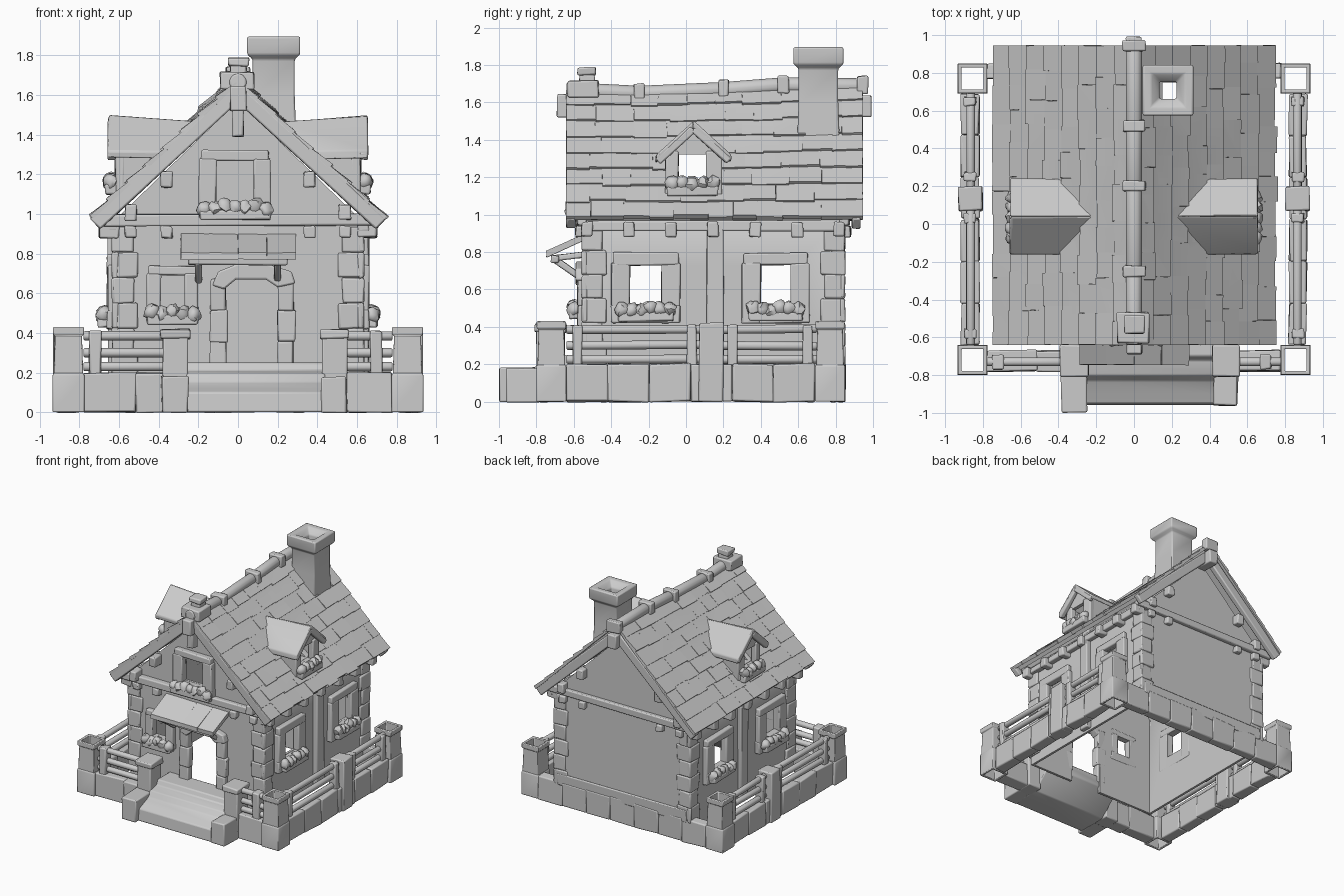
import bpy, bmesh, math, random
from mathutils import Vector, Matrix

if "Cube" in bpy.data.objects:
    bpy.data.objects.remove(bpy.data.objects["Cube"])

random.seed(4)
grey = bpy.data.materials.new("stone_grey")
grey.diffuse_color = (0.6, 0.6, 0.6, 1)
grey.use_nodes = True
grey.node_tree.nodes["Principled BSDF"].inputs["Base Color"].default_value = grey.diffuse_color
parts = {}


def get(part):
    return parts.setdefault(part, bmesh.new())


def hexa(part, pts, jit=0.0):
    """Six-sided solid: four bottom corners, then the four above them."""
    bm = get(part)
    v = [bm.verts.new(Vector(p) + Vector([random.uniform(-jit, jit) for _ in range(3)])) for p in pts]
    fs = [bm.faces.new([v[i] for i in f]) for f in
          ((3, 2, 1, 0), (4, 5, 6, 7), (0, 1, 5, 4), (1, 2, 6, 5), (2, 3, 7, 6), (3, 0, 4, 7))]
    bmesh.ops.recalc_face_normals(bm, faces=fs)


def box(part, x0, x1, y0, y1, z0, z1, jit=0.005):
    hexa(part, [(x, y, z) for z in (z0, z1) for x, y in ((x0, y0), (x1, y0), (x1, y1), (x0, y1))], jit)


def beam(part, a, b, w, h, jit=0.004):
    a, b = Vector(a), Vector(b)
    d = (b - a).normalized()
    side = d.cross(Vector((0, 0, 1)))
    side = side.normalized() if side.length > 0.01 else Vector((1, 0, 0))
    up = side.cross(d)
    hexa(part, [p + side * i * w / 2 + up * j * h / 2 for p in (a, b)
                for i, j in ((-1, -1), (1, -1), (1, 1), (-1, 1))], jit)


def prism(part, prof, axis, a, b):
    """Extrude a (u, z) profile along x or y."""
    bm = get(part)
    place = (lambda u, z, d: (d, u, z)) if axis == 'x' else (lambda u, z, d: (u, d, z))
    lo, hi = ([bm.verts.new(place(u, z, d)) for u, z in prof] for d in (a, b))
    n = len(prof)
    fs = [bm.faces.new(lo), bm.faces.new(hi[::-1])]
    fs += [bm.faces.new((lo[i], hi[i], hi[(i + 1) % n], lo[(i + 1) % n])) for i in range(n)]
    bmesh.ops.recalc_face_normals(bm, faces=fs)


def square_tube(part, cx, cy, prof):
    """Closed loop of square rings, prof = (half size, z); hollow in the middle."""
    bm = get(part)
    rings = [[bm.verts.new((cx + i * r, cy + j * r, z)) for i, j in ((-1, -1), (1, -1), (1, 1), (-1, 1))]
             for r, z in prof]
    fs = []
    for k, lo in enumerate(rings):
        hi = rings[(k + 1) % len(rings)]
        fs += [bm.faces.new((lo[i], lo[(i + 1) % 4], hi[(i + 1) % 4], hi[i])) for i in range(4)]
    bmesh.ops.recalc_face_normals(bm, faces=fs)


def rod(part, a, b, r, n=8):
    a, b = Vector(a), Vector(b)
    m = Matrix.Translation((a + b) / 2) @ (b - a).to_track_quat('Z', 'Y').to_matrix().to_4x4()
    bmesh.ops.create_cone(get(part), cap_ends=True, segments=n, radius1=r, radius2=r,
                          depth=(b - a).length, matrix=m)


def facing(side, d0, d1, u0, u1):
    """Plan rectangle for something on the front (0) or on a side wall (+1 / -1)."""
    if side == 0:
        return u0, u1, -d1, -d0
    return (min(side * d0, side * d1), max(side * d0, side * d1), u0, u1)


def flowers(side, d, u0, u1, z):
    box("flower_box", *facing(side, d - 0.04, d + 0.03, u0, u1), z, z + 0.05)
    n = max(4, round((u1 - u0) / 0.05))
    for i in range(n):
        u = u0 + (u1 - u0) * (i + 0.5) / n
        r = facing(side, d, d, u, u)
        c = Vector((r[0], r[2], z + 0.06 + random.uniform(-0.012, 0.015)))
        made = bmesh.ops.create_icosphere(get("flowers"), subdivisions=2, radius=0.04,
                                          matrix=Matrix.Translation(c))
        for v in made['verts']:
            v.co += Vector([random.uniform(-0.007, 0.007) for _ in range(3)])


def window(side, wall, u, z, w):
    """Frame bars and flower box round the opening u x z."""
    d = wall - 0.02, wall + 0.04
    box("window_frame", *facing(side, *d, u[0] - w, u[0]), z[0] - w, z[1] + 0.01)
    box("window_frame", *facing(side, *d, u[1], u[1] + w), z[0] - w, z[1] + 0.01)
    box("window_frame", *facing(side, *d, u[0] - w * 0.9, u[1] + w * 0.9), z[1], z[1] + w * 0.65)
    box("window_frame", *facing(side, *d, u[0] - w, u[1] + w), z[0] - w, z[0])
    g = 0.035 if side else 0
    flowers(side, wall + 0.055, u[0] - w + g, u[1] + w - g, z[0] - 0.09)


def stones(axis, a, b, lo, hi, z0, z1):
    n = max(1, round((b - a) / 0.24))
    for i in range(n):
        p, q = a + (b - a) * i / n, a + (b - a) * (i + 1) / n
        if axis == 'x':
            box("plinth", p, q, lo, hi, z0, z1, 0.006)
        else:
            box("plinth", lo, hi, p, q, z0, z1, 0.006)


# house shell
prism("walls", [(-0.62, 0.1), (0.62, 0.1), (0.62, 0.97), (0, 1.57), (-0.62, 0.97)], 'y', -0.54, 0.84)
prism("room_cutter", [(-0.60, 0), (0.60, 0), (0.60, 0.96), (0, 1.545), (-0.60, 0.96)], 'y', -0.52, 0.82)

# openings
for u in ((-0.30, -0.13), (0.40, 0.56)):
    box("opening_cutter", -1, 1, *u, 0.52, 0.73, 0)
    for s in (-1, 1):
        window(s, 0.62, u, (0.52, 0.73), 0.10)
box("opening_cutter", -0.39, -0.27, -0.7, -0.4, 0.53, 0.69, 0)
box("opening_cutter", -0.11, 0.08, -0.7, -0.4, 1.06, 1.27, 0)
box("opening_cutter", -0.08, 0.21, -0.7, -0.4, 0.0, 0.67, 0)
box("opening_cutter", -1, 1, -0.04, 0.11, 1.18, 1.32, 0)
box("opening_cutter", 0.15, 0.24, 0.66, 0.75, 1.1, 2.0, 0)
window(0, 0.54, (-0.39, -0.27), (0.53, 0.69), 0.07)
window(0, 0.55, (-0.11, 0.08), (1.06, 1.27), 0.085)

# door surround
for x in (-0.14, 0.20):
    for k in range(3):
        box("door_surround", x, x + 0.08 + 0.01 * (k % 2), -0.58, -0.52, 0.2 + k * 0.155, 0.36 + k * 0.155)
prism("door_surround", [(-0.13, 0.64), (-0.07, 0.62), (-0.01, 0.67), (0.14, 0.67), (0.2, 0.63), (0.29, 0.65),
                        (0.27, 0.71), (0.14, 0.75), (0.0, 0.75), (-0.1, 0.71)], 'y', -0.59, -0.52)

# corner stones, side posts, beams
for s in (-1, 1):
    for k in range(6):
        w, z = (0.13, 0.11)[k % 2], 0.17 + k * 0.127
        for y, inner in ((-0.556, -0.525), (0.85, 0.825)):
            box("corner_stones", *facing(s, 0.635 - w, 0.635, min(y, inner), max(y, inner)), z, z + 0.127)
            y1 = y + math.copysign(w, inner - y)
            box("corner_stones", *facing(s, 0.605, 0.635, min(y, y1), max(y, y1)), z, z + 0.127)
    box("side_post", *facing(s, 0.605, 0.66, 0.11, 0.20), 0.12, 0.95)
    box("side_beam", *facing(s, 0.605, 0.66, -0.56, 0.85), 0.91, 0.97)
    for k in range(7):
        y = -0.53 + k * 0.225
        box("eave_bracket", *facing(s, 0.60, 0.70, y - 0.03, y + 0.03), 0.88, 0.96)
    for x in (0.36, 0.54):
        z = 1.51 - 0.93 * x
        box("purlin_end", *facing(s, x - 0.03, x + 0.03, -0.63, -0.53), z - 0.04, z + 0.04)
        box("purlin_end", *facing(s, x - 0.03, x + 0.03, 0.82, 0.9), z - 0.04, z + 0.04)
        box("joist_end", *facing(s, x - 0.03, x + 0.03, -0.59, -0.53), 0.88, 0.94)
        box("joist_end", *facing(s, x - 0.03, x + 0.03, 0.82, 0.88), 0.88, 0.94)
    # gable boards
    for y in (-0.615, 0.91):
        beam("gable_board", (0, y, 1.615), (s * 0.72, y, 0.95), 0.05, 0.075)
for y in (-0.555, 0.85):
    box("gable_beam", -0.69, 0.69, y - 0.03, y + 0.025, 0.94, 1.0)
box("back_footing", -0.6, 0.6, 0.83, 0.852, 0.17, 0.27)
box("king_post", -0.03, 0.03, -0.64, -0.57, 1.39, 1.56)
box("ridge_beam", -0.04, 0.04, -0.69, -0.52, 1.52, 1.64)
box("ridge_beam", -0.04, 0.04, 0.80, 0.99, 1.52, 1.64)


# tiled roof
def slope(s, u, h, y):
    lift = 0.035 * u * (0.7 * y * y + 0.5 * y)
    return (s * (0.735 * (1 - u) + 0.68 * h), y, 0.97 + 0.685 * u + 0.73 * h + lift)


for s in (-1, 1):
    hexa("roof", [slope(s, u, h, y) for h in (-0.03, 0.008) for u, y in
                  ((0.035, -0.62), (1, -0.62), (1, 0.92), (0.035, 0.92))])
    for i in range(8):
        y = -0.64
        while y < 0.94:
            y1 = y + random.uniform(0.12, 0.21)
            y1 = 0.945 if y1 > 0.86 else y1
            u0, u1 = i / 8 + random.uniform(-0.008, 0.012), min((i + 1.15) / 8, 1.0)
            top = 0.028 + random.uniform(-0.004, 0.004)
            hexa("roof", [slope(s, u, h, yy) for h0, h1 in ((0.0, 0.0), (top, 0.016))
                          for u, h, yy in ((u0, h0, y), (u1, h1, y), (u1, h1, y1), (u0, h0, y1))], 0.002)
            y = y1

# ridge caps
ridge = [(-0.64, 1.665), (-0.25, 1.645), (0.2, 1.665), (0.52, 1.69), (0.94, 1.685)]
for (a, za), (b, zb) in zip(ridge, ridge[1:]):
    rod("ridge_cap", (0, a, za), (0, b, zb), 0.045, 10)
    box("ridge_collar", -0.06, 0.06, b - 0.03, b + 0.03, zb - 0.04, zb + 0.055)
box("ridge_finial", -0.09, 0.08, -0.63, -0.47, 1.63, 1.715)
box("ridge_finial", -0.04, 0.045, -0.57, -0.49, 1.70, 1.75)
box("ridge_finial", -0.05, 0.055, -0.58, -0.48, 1.745, 1.79)

# chimney
square_tube("chimney", 0.18, 0.708, [(0.115, 1.36), (0.106, 1.60), (0.106, 1.78), (0.134, 1.805), (0.134, 1.895),
                                     (0.09, 1.895), (0.045, 1.85), (0.045, 1.36)])

# dormers
for s in (-1, 1):
    for t in (-1, 1):
        edge = [(0.20, 0.04, 1.455), (0.655, 0.04, 1.485), (0.655, 0.04 + t * 0.2, 1.305),
                (0.36, 0.04 + t * 0.2, 1.30)]
        hexa("dormer_roof", [(s * x, y, z + dz) for dz in (-0.025, 0.015) for x, y, z in edge], 0.004)
        y0, y1 = sorted((0.04 + t * 0.12, 0.04 + t * 0.15))
        prism("dormer_wall", [(s * 0.60, 1.08), (s * 0.60, 1.34), (s * 0.33, 1.34), (s * 0.33, 1.31)], 'y', y0, y1)
        y0, y1 = sorted((0.035 + t * 0.075, 0.04 + t * 0.15))
        box("dormer_frame", *facing(s, 0.57, 0.62, y0, y1), 1.08, 1.34)
        beam("dormer_trim", (s * 0.635, 0.04, 1.46), (s * 0.635, 0.04 + t * 0.19, 1.285), 0.04, 0.04)
    box("dormer_frame", *facing(s, 0.56, 0.62, -0.1, 0.18), 1.09, 1.18)
    prism("dormer_wall", [(-0.11, 1.32), (0.19, 1.32), (0.04, 1.46)], 'x', s * 0.58, s * 0.61)
    flowers(s, 0.64, -0.10, 0.17, 1.10)

# awning with braces
for k in range(4):
    x = -0.29 + k * 0.145
    hexa("awning", [(xx, y, z + dz) for dz in (-0.015, 0.02) for xx, y, z in
                    ((x, -0.745, 0.785), (x + 0.145, -0.745, 0.785), (x + 0.145, -0.54, 0.88), (x, -0.54, 0.88))],
         0.003)
box("awning_beam", -0.25, 0.25, -0.72, -0.68, 0.74, 0.78)
for x in (-0.2, 0.2):
    beam("awning_brace", (x, -0.70, 0.76), (x, -0.56, 0.66), 0.035, 0.035)
    beam("awning_brace", (x, -0.72, 0.765), (x, -0.55, 0.785), 0.035, 0.03)

# plinth, corner posts, fence
for s in (-1, 1):
    stones('y', -0.64, 0.69, *sorted((s * 0.82, s * 0.915)), 0, 0.2)
    for y in (-0.72, 0.77):
        square_tube("corner_block", s * 0.855, y, [(0.08, 0), (0.08, 0.19), (0.072, 0.2), (0.06, 0.2), (0.06, 0)])
        square_tube("corner_post", s * 0.855, y, [(0.074, 0.19), (0.068, 0.385), (0.078, 0.39), (0.078, 0.43),
                                                  (0.058, 0.43), (0.058, 0.19)])
    box("fence_post", *facing(s, 0.80, 0.93, 0.07, 0.20), 0, 0.42)
    for y0, y1 in ((-0.64, 0.08), (0.19, 0.70)):
        for z in (0.225, 0.30, 0.385):
            rod("fence_rail", (s * 0.865, y0, z), (s * 0.865, y1, z + random.uniform(-0.012, 0.012)), 0.025)
        for y in (y0 + 0.06, y1 - 0.05):
            box("fence_picket", *facing(s, 0.835, 0.90, y - 0.025, y + 0.025), 0.19, 0.41)
stones('x', -0.78, 0.78, 0.77, 0.85, 0, 0.2)
for a, b in ((-0.78, -0.25), (0.43, 0.78)):
    stones('x', a, b, -0.78, -0.67, 0, 0.2)
for a, b in ((-0.78, -0.36), (0.55, 0.78)):
    for z in (0.23, 0.30, 0.385):
        rod("fence_rail", (a, -0.73, z), (b, -0.73, z), 0.025)
for x in (-0.72, 0.70):
    box("fence_picket", x - 0.03, x + 0.03, -0.77, -0.69, 0.19, 0.41)

# worn steps and gate posts
prism("steps", [(-0.53, 0.16), (-0.53, 0.25), (-0.70, 0.25), (-0.72, 0.21), (-0.80, 0.195), (-0.83, 0.15),
                (-0.90, 0.12), (-0.95, 0.10), (-0.96, 0.0), (-0.70, 0.0)], 'x', -0.26, 0.44)
for x0, x1, y in ((-0.385, -0.25, -0.995), (0.42, 0.55, -0.96)):
    box("step_side", x0, x1, y, -0.78, 0, 0.18)
    box("gate_post", x0 + 0.005, x1, -0.80, -0.65, 0, 0.38)
    box("gate_post", x0 - 0.005, x1 + 0.01, -0.81, -0.64, 0.37, 0.42)

# turn every part into an object
objs = {}
for name, bm in parts.items():
    me = bpy.data.meshes.new(name)
    bm.to_mesh(me)
    bm.free()
    me.materials.append(grey)
    ob = objs[name] = bpy.data.objects.new(name, me)
    bpy.context.collection.objects.link(ob)
    if "cutter" in name:
        ob.hide_render = True
    elif name not in ("walls", "roof", "flowers", "awning", "dormer_wall"):
        bev = ob.modifiers.new("soft_edges", 'BEVEL')
        bev.width, bev.segments = 0.009, 2

# cut the room and the openings
for target, cutter in (("walls", "room_cutter"), ("walls", "opening_cutter"), ("roof", "opening_cutter")):
    mod = objs[target].modifiers.new("cut", 'BOOLEAN')
    mod.operation, mod.solver, mod.use_self = 'DIFFERENCE', 'EXACT', True
    mod.object = objs[cutter]
    bpy.context.view_layer.objects.active = objs[target]
    bpy.ops.object.modifier_apply(modifier=mod.name)
for name in ("room_cutter", "opening_cutter"):
    bpy.data.objects.remove(objs.pop(name))

for ob in objs.values():
    bpy.ops.object.select_all(action='DESELECT')
    ob.select_set(True)
    bpy.context.view_layer.objects.active = ob
    bpy.ops.object.shade_smooth_by_angle(angle=math.radians(50))
